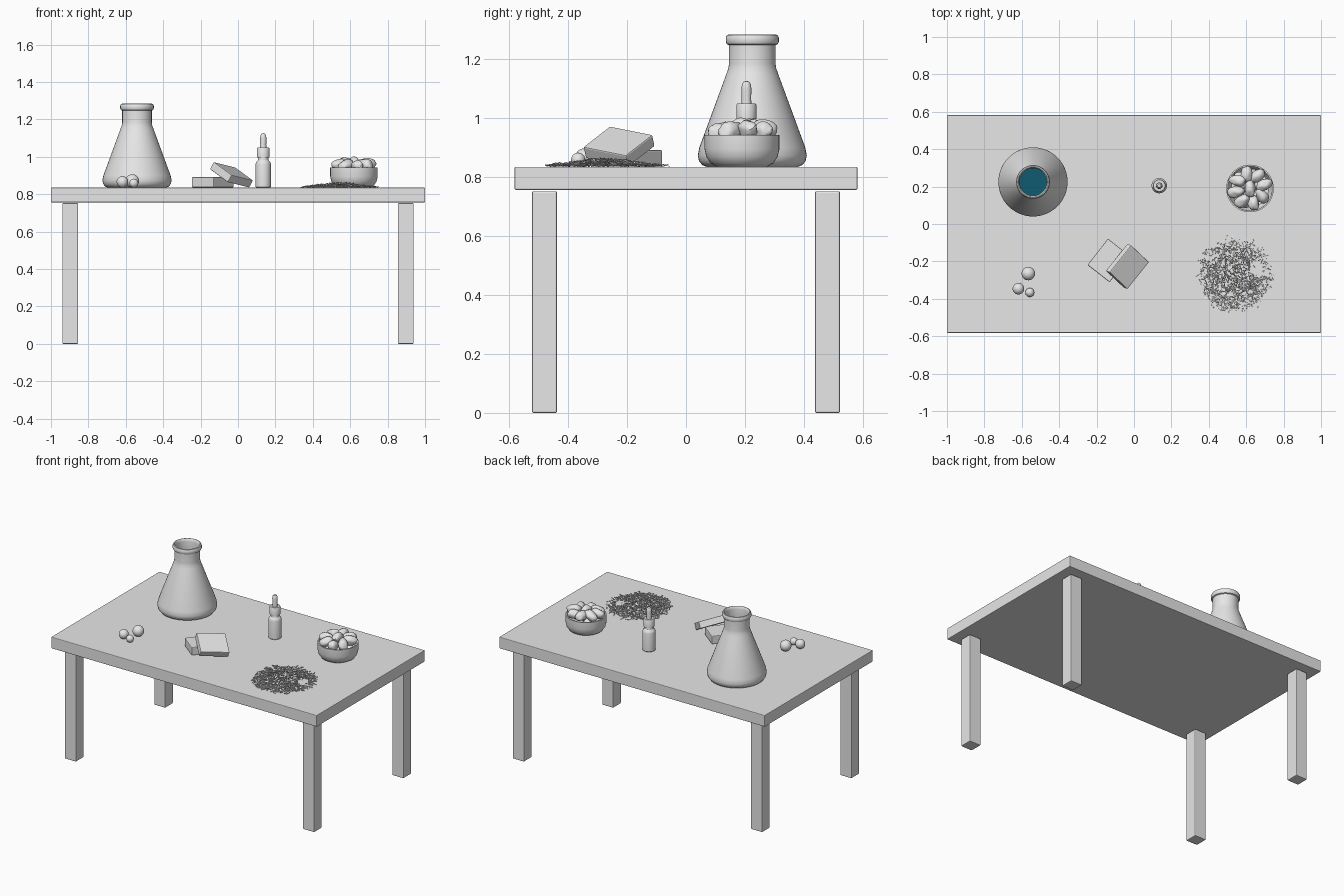
import bpy, bmesh, math, random
from mathutils import Vector, Matrix, Euler, noise

cube = bpy.data.objects.get("Cube")
if cube:
    bpy.data.objects.remove(cube)
random.seed(4)
TOP = 0.835  # height of the table surface


def material(name, colour):
    mat = bpy.data.materials.new(name)
    mat.use_nodes = True
    mat.diffuse_color = (*colour, 1)
    mat.node_tree.nodes["Principled BSDF"].inputs["Base Color"].default_value = (*colour, 1)
    return mat


grey = material("light grey", (0.8, 0.8, 0.8))
teal = material("teal liquid", (0.005, 0.105, 0.16))


def finish(name, bm, mat=grey, smooth=False, bevel=0):
    bmesh.ops.recalc_face_normals(bm, faces=bm.faces)
    mesh = bpy.data.meshes.new(name)
    bm.to_mesh(mesh)
    bm.free()
    mesh.materials.append(mat)
    obj = bpy.data.objects.new(name, mesh)
    bpy.context.collection.objects.link(obj)
    if bevel:
        mod = obj.modifiers.new("Bevel", 'BEVEL')
        mod.width, mod.segments = bevel, 2
    if smooth:
        bpy.ops.object.select_all(action='DESELECT')
        obj.select_set(True)
        bpy.context.view_layer.objects.active = obj
        bpy.ops.object.shade_smooth_by_angle(angle=math.radians(35))
    return obj


def box(name, centre, size, rotation=Matrix(), bevel=0.005):
    bm = bmesh.new()
    place = Matrix.Translation(centre) @ rotation @ Matrix.Diagonal((*size, 1))
    bmesh.ops.create_cube(bm, size=1, matrix=place)
    return finish(name, bm, bevel=bevel)


def lathe(name, x, y, profile, mat=grey, steps=48):
    # Spin a profile of (radius, height above the table) around a vertical axis
    bm = bmesh.new()
    verts = [bm.verts.new((x + r, y, TOP + h)) for r, h in profile]
    edges = [bm.edges.new(pair) for pair in zip(verts, verts[1:])]
    bmesh.ops.spin(bm, geom=verts + edges, cent=(x, y, 0), axis=(0, 0, 1),
                   angle=math.tau, steps=steps, use_duplicate=False)
    bmesh.ops.remove_doubles(bm, verts=bm.verts, dist=0.0002)
    return finish(name, bm, mat, smooth=True)


# Table
box("table_top", (0, 0, 0.796), (2, 1.164, 0.078), bevel=0.004)
for x, side in ((-0.897, "right"), (0.897, "left")):
    for y, end in ((-0.48, "front"), (0.48, "back")):
        box(f"{end}_{side}_leg", (x, y, 0.376), (0.085, 0.085, 0.752))

# Open conical flask with liquid inside
lathe("flask", -0.54, 0.225, [
    (0, 0), (0.155, 0), (0.17, 0.006), (0.181, 0.02), (0.185, 0.038), (0.18, 0.065),
    (0.088, 0.315), (0.081, 0.335), (0.079, 0.35), (0.079, 0.413), (0.086, 0.416),
    (0.09, 0.424), (0.09, 0.438), (0.086, 0.447), (0.08, 0.449), (0.076, 0.445),
    (0.073, 0.43), (0.073, 0.345), (0.081, 0.313), (0.173, 0.063), (0.175, 0.035),
    (0.155, 0.01), (0, 0.008)])
lathe("flask_liquid", -0.54, 0.225, [
    (0, 0.012), (0.15, 0.012), (0.171, 0.036), (0.169, 0.063), (0.127, 0.18), (0, 0.18)], teal)

# Dropper bottle
lathe("dropper_bottle", 0.135, 0.205, [
    (0, 0), (0.036, 0), (0.041, 0.005), (0.041, 0.125), (0.038, 0.137), (0.028, 0.148),
    (0.026, 0.164), (0, 0.164)], steps=32)
lathe("dropper_collar", 0.135, 0.205, [
    (0, 0.162), (0.034, 0.162), (0.034, 0.21), (0.031, 0.215), (0, 0.215)], steps=32)
lathe("dropper_bulb", 0.135, 0.205, [
    (0, 0.21), (0.018, 0.21), (0.016, 0.23), (0.017, 0.265), (0.015, 0.28),
    (0.009, 0.289), (0, 0.292)], steps=24)

# Bowl
BX, BY = 0.62, 0.19
lathe("bowl", BX, BY, [
    (0, 0), (0.085, 0), (0.106, 0.012), (0.121, 0.034), (0.127, 0.06), (0.127, 0.108),
    (0.119, 0.108), (0.118, 0.06), (0.1, 0.022), (0, 0.012)])


def lump(name, centre, size, rotation):
    bm = bmesh.new()
    bmesh.ops.create_icosphere(bm, subdivisions=3, radius=1)
    seed = Vector(centre) * 50
    place = Matrix.Translation(centre) @ rotation.to_matrix().to_4x4()
    for v in bm.verts:
        v.co *= 1 + 0.22 * noise.noise(v.co * 1.3 + seed)
        v.co = place @ Vector(c * s for c, s in zip(v.co, size))
    finish(name, bm, smooth=True)


# Lumps heaped in the bowl: lower ring, upper ring and one in the middle
for count, radius, height in ((6, 0.065, 0.07), (8, 0.078, 0.122), (1, 0.0, 0.135)):
    for i in range(count):
        a = math.tau * (i + 0.3) / count
        spot = (BX + radius * math.cos(a), BY + radius * math.sin(a),
                TOP + height + random.uniform(-0.008, 0.008))
        turn = Euler((random.uniform(-0.4, 0.4), random.uniform(-0.5, 0.5), a + random.uniform(-0.6, 0.6)))
        lump("bowl_lump", spot, (0.046, 0.03, 0.031), turn)

# Small balls
for x, y, r in ((-0.565, -0.265, 0.036), (-0.618, -0.346, 0.031), (-0.557, -0.366, 0.024)):
    bm = bmesh.new()
    bmesh.ops.create_uvsphere(bm, u_segments=32, v_segments=16, radius=r,
                              matrix=Matrix.Translation((x, y, TOP + r)))
    finish("small_ball", bm, smooth=True)

# Two bars, one leaning on the other
box("lower_bar", (-0.135, -0.195, TOP + 0.029), (0.178, 0.15, 0.055),
    Matrix.Rotation(math.radians(52), 4, 'Z'))
long_axis = Vector((0.12, 0.15, -0.03)).normalized()
normal = Vector((0.105, -0.09, -0.075)).cross(long_axis).normalized()
short_axis = normal.cross(long_axis)
tilt = Matrix((long_axis, short_axis, normal)).transposed().to_4x4()
box("leaning_bar", (-0.035, -0.227, 0.904), (0.188, 0.15, 0.045), tilt)

# Heap of dried shreds, thinner at the rim and with a notch on one side
bm = bmesh.new()
placed = 0
while placed < 900:
    r = 0.19 * math.sqrt(random.random()) * random.choice((1, 1, 1, 0.92, 1.1))
    a = random.uniform(0, math.tau)
    x, y = 0.54 + r * math.cos(a), -0.275 + r * math.sin(a)
    if math.hypot(x - 0.66, y + 0.24) < 0.045 and random.random() < 0.85:
        continue
    z = TOP + 0.004 + random.random() * max(0.002, 0.03 * (1 - r / 0.2))
    turn = Euler((random.uniform(-0.5, 0.5), random.uniform(-0.35, 0.35), random.uniform(0, math.pi)))
    size = (random.uniform(0.012, 0.036), random.uniform(0.004, 0.007), 0.003, 1)
    place = Matrix.Translation((x, y, z)) @ turn.to_matrix().to_4x4() @ Matrix.Diagonal(size)
    piece = bmesh.ops.create_cube(bm, size=1, matrix=place)["verts"]
    # Pinch one end of each shred
    tip = place @ Vector((0.5, 0, 0))
    for v in piece:
        if (v.co - tip).length < size[1]:
            v.co = v.co.lerp(tip, 0.6)
    placed += 1
finish("dried_shreds", bm)
